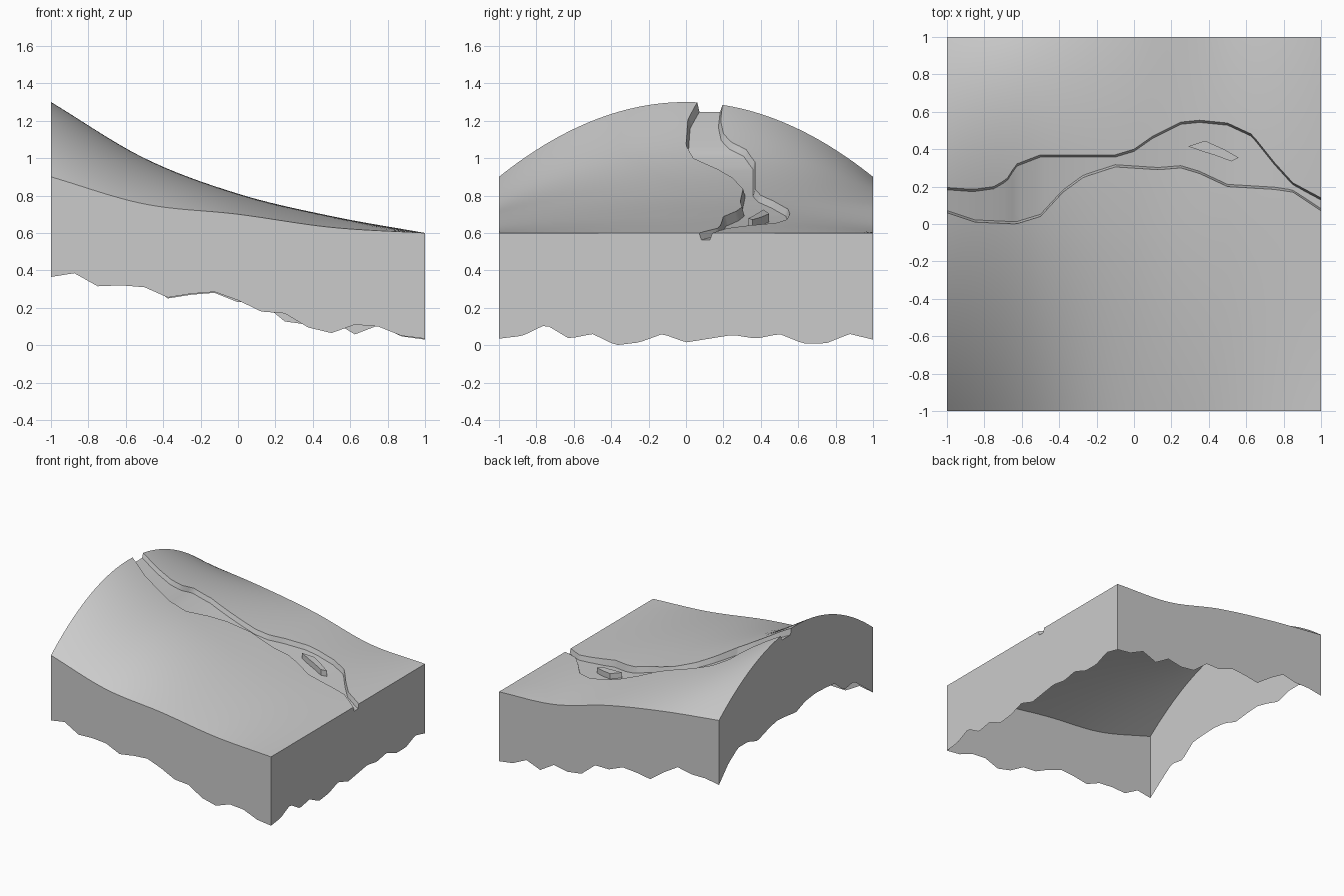
import bpy, bmesh

if "Cube" in bpy.data.objects:
    bpy.data.objects.remove(bpy.data.objects["Cube"])


def linear(pts, t):
    for (a, va), (b, vb) in zip(pts, pts[1:]):
        if t <= b:
            return va + (vb - va) * (t - a) / (b - a)
    return pts[-1][1]


def spline(v, t):
    # Catmull-Rom through evenly spaced values over -1..1
    f = (t + 1) / 2 * (len(v) - 1)
    i = min(int(f), len(v) - 2)
    f -= i
    p = [2 * v[0] - v[1]] + v + [2 * v[-1] - v[-2]]
    a, b, c, d = p[i:i + 4]
    return b + f * (c - a + f * (2 * a - 5 * b + 4 * c - d + f * (3 * (b - c) + d - a))) / 2


RIDGE = [1.3, 1.0, 0.81, 0.69, 0.6]
FRONT = [0.9, 0.755, 0.7, 0.63, 0.6]
BACK = [0.9, 0.84, 0.755, 0.63, 0.6]


def height(x, y):
    e = spline(FRONT if y < 0 else BACK, x)
    return e + (spline(RIDGE, x) - e) * (1 - y * y)


# River banks seen from the top
LOW = [(-1, .06), (-.85, .01), (-.63, 0), (-.5, .04), (-.38, .17), (-.27, .25), (-.1, .305),
       (.13, .29), (.25, .3), (.35, .27), (.5, .2), (.75, .185), (.85, .17), (1, .07)]
HIGH = [(-1, .195), (-.86, .185), (-.75, .2), (-.68, .24), (-.63, .32), (-.5, .37), (-.1, .37),
        (0, .4), (.1, .47), (.25, .545), (.35, .555), (.5, .54), (.63, .48), (.75, .33),
        (.85, .22), (1, .14)]


def bed(x):
    return min(height(x, linear(LOW, x)), height(x, linear(HIGH, x))) - 0.037


def column(x):
    lo, hi = linear(LOW, x), linear(HIGH, x)
    inset = min(0.012, (hi - lo) * 0.2)
    pts = [(y, height(x, y)) for y in (-1 + (lo + 1) * i / 32 for i in range(33))]
    pts += [(lo + inset + (hi - lo - 2 * inset) * i / 5, bed(x)) for i in range(6)]
    pts += [(y, height(x, y)) for y in (hi + (1 - hi) * i / 28 for i in range(29))]
    return [(x, y, z) for y, z in pts]


def finish(bm, name, angle):
    me = bpy.data.meshes.new(name)
    bm.to_mesh(me)
    bm.free()
    ob = bpy.data.objects.new(name, me)
    bpy.context.collection.objects.link(ob)
    bpy.ops.object.select_all(action='DESELECT')
    bpy.context.view_layer.objects.active = ob
    ob.select_set(True)
    bpy.ops.object.shade_smooth_by_angle(angle=angle)
    return ob


# Hillside surface with the sunken river bed
N = 80
grid = [column(-1 + 2 * i / N) for i in range(N + 1)]
bm = bmesh.new()
vs = [[bm.verts.new(p) for p in col] for col in grid]
for a, b in zip(vs, vs[1:]):
    for j in range(len(a) - 1):
        bm.faces.new((a[j], b[j], b[j + 1], a[j + 1]))
finish(bm, "terrain_surface", 0.5)

# Jagged lower edges of the four open-bottomed walls
front_z = [.365, .385, .315, .32, .31, .255, .275, .285, .24, .18, .17, .095, .065, .11, .1, .05, .035]
back_z = [.37, .39, .39, .415, .34, .25, .27, .28, .23, .23, .127, .11, .133, .058, .106, .047, .03]
right_z = [.035, .05, .11, .035, .06, 0, .015, .06, .015, .035, .055, .035, .06, .01, .01, .06, .03]
left_z = [.365, .46, .55, .53, .63, .64, .645, .63, .585, .6, .61, .58, .54, .58, .58, .5, .37]


def wall(name, top, axis, zs, flip):
    edge = [(-1 + i / 8, z) for i, z in enumerate(zs)]
    bm = bmesh.new()
    pairs = [(bm.verts.new(p), bm.verts.new((p[0], p[1], linear(edge, p[axis])))) for p in top]
    for (a, b), (c, d) in zip(pairs, pairs[1:]):
        bm.faces.new((a, c, d, b) if flip else (a, b, d, c))
    finish(bm, name, 0.5)


wall("front_wall", [c[0] for c in grid], 0, front_z, False)
wall("back_wall", [c[-1] for c in grid], 0, back_z, True)
wall("right_wall", grid[-1], 1, right_z, False)
wall("left_wall", grid[0], 1, left_z, True)

# Small island in the wide part of the river
outline = [(.29, .415), (.36, .39), (.44, .365), (.52, .335), (.56, .355), (.48, .4), (.38, .445)]
bm = bmesh.new()
top = [bm.verts.new((x, y, height(x, y))) for x, y in outline]
base = [bm.verts.new((x, y, bed(x) - 0.005)) for x, y in outline]
bm.faces.new(top)
for i in range(len(outline)):
    k = (i + 1) % len(outline)
    bm.faces.new((base[i], base[k], top[k], top[i]))
finish(bm, "river_island", 0.5)
